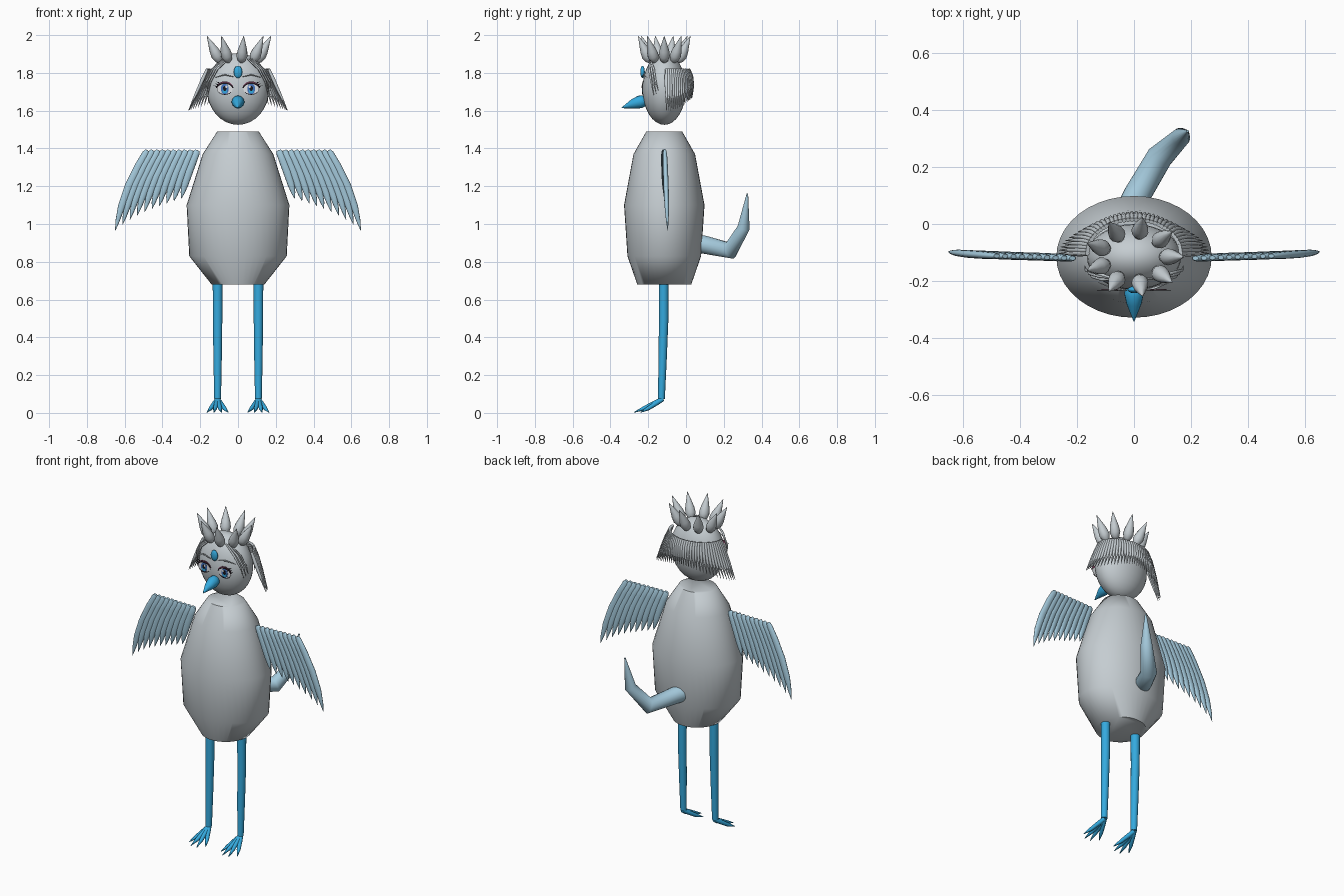
import bpy, bmesh, math
from mathutils import Vector
from math import sin, cos, pi, radians

cube = bpy.data.objects.get("Cube")
if cube:
    bpy.data.objects.remove(cube)


def material(name, rgb):
    m = bpy.data.materials.new(name)
    m.use_nodes = True
    m.diffuse_color = (*rgb, 1)
    m.node_tree.nodes["Principled BSDF"].inputs["Base Color"].default_value = (*rgb, 1)
    return m


GREY = material("pale grey", (0.56, 0.61, 0.64))
SKY = material("light blue", (0.38, 0.6, 0.73))
BLUE = material("bright blue", (0.035, 0.4, 0.73))
BLACK = material("black", (0.01, 0.008, 0.012))
WHITE = material("white", (0.85, 0.87, 0.9))
IRIS = material("iris blue", (0.05, 0.16, 0.5))
PINK = material("eyelid plum", (0.25, 0.05, 0.12))

X, Y, Z = Vector((1, 0, 0)), Vector((0, 1, 0)), Vector((0, 0, 1))
MID = -0.115  # depth of the body axis


def finish(name, bm, mat, smooth=True):
    bmesh.ops.recalc_face_normals(bm, faces=bm.faces)
    mesh = bpy.data.meshes.new(name)
    bm.to_mesh(mesh)
    bm.free()
    mesh.materials.append(mat)
    ob = bpy.data.objects.new(name, mesh)
    bpy.context.collection.objects.link(ob)
    if smooth:
        bpy.ops.object.select_all(action='DESELECT')
        ob.select_set(True)
        bpy.context.view_layer.objects.active = ob
        bpy.ops.object.shade_smooth_by_angle(angle=radians(60))
    return ob


def loft(bm, pts, radii, ref=Y, sides=12):
    """Closed tube along pts; each radius is a number or an (a, b) ellipse."""
    pts = [Vector(p) for p in pts]
    rings = []
    for i, (p, r) in enumerate(zip(pts, radii)):
        a, b = r if isinstance(r, tuple) else (r, r)
        t = (pts[min(i + 1, len(pts) - 1)] - pts[max(i - 1, 0)]).normalized()
        u = t.cross(ref).normalized()
        v = u.cross(t)
        rings.append([bm.verts.new(p + u * a * cos(2 * pi * k / sides) + v * b * sin(2 * pi * k / sides))
                      for k in range(sides)])
    for r0, r1 in zip(rings, rings[1:]):
        for k in range(sides):
            j = (k + 1) % sides
            bm.faces.new((r0[k], r0[j], r1[j], r1[k]))
    bm.faces.new(rings[0])
    bm.faces.new(rings[-1])


def tube(name, pts, radii, mat, ref=Y, sides=12):
    bm = bmesh.new()
    loft(bm, pts, radii, ref, sides)
    return finish(name, bm, mat)


def ball(name, centre, size, mat, seg=32):
    bm = bmesh.new()
    bmesh.ops.create_uvsphere(bm, u_segments=seg, v_segments=seg // 2, radius=1)
    bmesh.ops.scale(bm, vec=size, verts=bm.verts)
    bmesh.ops.translate(bm, vec=centre, verts=bm.verts)
    return finish(name, bm, mat)


def plate(name, outline, depth, mat):
    """Flat front-facing plate from (x, z) points."""
    bm = bmesh.new()
    face = bm.faces.new([bm.verts.new((x, depth, z)) for x, z in outline])
    ext = bmesh.ops.extrude_face_region(bm, geom=[face])
    bmesh.ops.translate(bm, vec=(0, 0.002, 0),
                        verts=[v for v in ext["geom"] if isinstance(v, bmesh.types.BMVert)])
    return finish(name, bm, mat, False)


def oval(x, z, rx, rz, n=20):
    return [(x + rx * cos(2 * pi * k / n), z + rz * sin(2 * pi * k / n)) for k in range(n)]


# Body and head
body_profile = [(0.68, 0.14, 0.143), (0.83, 0.258, 0.195), (1.1, 0.272, 0.213),
                (1.37, 0.187, 0.163), (1.49, 0.11, 0.095)]
tube("body", [(0, MID, z) for z, a, b in body_profile],
     [(a, b) for z, a, b in body_profile], GREY, sides=40)
ball("head", (0, MID, 1.715), (0.165, 0.115, 0.19), GREY)

# Beak and forehead gem
tube("beak", [(0, -0.205, 1.655), (0, -0.22, 1.652), (0, -0.245, 1.646), (0, -0.28, 1.636), (0, -0.34, 1.615)],
     [0.014, 0.029, 0.034, 0.026, 0.002], BLUE, ref=Z, sides=16)
ball("forehead_gem", (0, -0.23, 1.805), (0.023, 0.012, 0.033), BLUE, 16)

# Crown of nine leaning spikes
bm = bmesh.new()
for i in range(9):
    a = radians(80 + 40 * i)
    out = Vector((cos(a) * 0.1, sin(a) * 0.075, 0))
    base = Vector((0, MID, 1.855)) + out
    lean = Vector((cos(a) * 0.075, sin(a) * 0.065, 0.14))
    loft(bm, [base + lean * f for f in (0, 0.08, 0.25, 0.45, 0.7, 1)],
         [0.008, 0.021, 0.03, 0.026, 0.015, 0.001], ref=Vector((-sin(a), cos(a), 0)))
finish("crown_spikes", bm, GREY)

# Hair: a fringe around the back that grows longer and flares at the sides
bm = bmesh.new()
count = 38
for i in range(count):
    a = pi * i / (count - 1)
    c, s = cos(a), sin(a)
    side = abs(c) ** 2
    drop = 0.15 + 0.07 * side
    path = []
    for f, flare in ((0, 0), (0.3, 0.25), (0.65, 0.6), (1, 1)):
        rx = 0.163 + (0.015 + 0.085 * side) * flare
        ry = 0.118 + 0.022 * sin(f * pi * 0.7)
        path.append((c * rx, MID + 0.012 + s * ry, 1.82 - drop * f + 0.012 * sin(f * pi)))
    loft(bm, path, [0.008, 0.011, 0.008, 0.001], ref=Vector((c, s, 0)), sides=6)
finish("back_hair", bm, GREY)

for side, tag in ((1, "left"), (-1, "right")):
    # Thin locks framing the face
    bm = bmesh.new()
    for k in range(3):
        d = 0.012 * k
        loft(bm, [(side * (0.05 + d), -0.19, 1.875), (side * (0.11 + d), -0.195 + d, 1.82),
                  (side * (0.145 + d), -0.185 + d, 1.755), (side * (0.16 + d / 2), -0.17 + d, 1.68 + d)],
             [0.004, 0.006, 0.005, 0.001], sides=6)
    finish(tag + "_face_locks", bm, GREY)

    # Brow
    tube(tag + "_brow", [(side * 0.025, -0.232, 1.78), (side * 0.07, -0.225, 1.79), (side * 0.125, -0.205, 1.775)],
         [0.002, 0.004, 0.001], GREY, ref=Z, sides=6)

    # Eye built from stacked plates
    ex, ez = 0.07, 1.715

    def mirrored(points):
        return [(side * x, z) for x, z in points]

    plate(tag + "_eye_white", mirrored(oval(ex, ez, 0.042, 0.028)), -0.229, WHITE)
    plate(tag + "_iris", mirrored(oval(ex, ez, 0.021, 0.028)), -0.2305, IRIS)
    plate(tag + "_iris_glow", mirrored(oval(ex, ez - 0.012, 0.013, 0.011, 14)), -0.232, BLUE)
    plate(tag + "_pupil", mirrored(oval(ex, ez + 0.003, 0.009, 0.014, 14)), -0.2335, BLACK)
    plate(tag + "_eye_glint", mirrored(oval(ex - 0.008, ez + 0.012, 0.006, 0.007, 10)), -0.235, WHITE)
    arc = [radians(10 + 16 * k) for k in range(11)]
    for part, mat, inner, outer, depth in (("eyelid", PINK, 0.026, 0.04, -0.231),
                                           ("upper_lash", BLACK, 0.026, 0.034, -0.2325)):
        top = [(ex + 0.047 * cos(t), ez + outer * sin(t)) for t in arc]
        low = [(ex + 0.041 * cos(t), ez + inner * sin(t)) for t in reversed(arc)]
        plate(tag + "_" + part, mirrored(top + low), depth, mat)
    for k in range(3):
        z = ez + 0.008 + 0.01 * k
        x = ex + 0.042 - 0.006 * k
        plate(f"{tag}_lash_tip_{k + 1}", mirrored([(x, z), (x + 0.018, z + 0.012), (x - 0.004, z + 0.006)]),
              -0.2325, BLACK)
    rim = [radians(215 + 11 * k) for k in range(11)]
    plate(tag + "_lower_lash", mirrored([(ex + 0.042 * cos(t), ez + 0.031 * sin(t)) for t in rim]
          + [(ex + 0.04 * cos(t), ez + 0.027 * sin(t)) for t in reversed(rim)]), -0.2325, BLACK)

    # Wing: ten overlapping feathers, longer towards the outside
    bm = bmesh.new()
    for i in range(10):
        f = i / 9
        top = Vector((side * (0.215 + 0.265 * f), -0.12 + 0.008 * f, 1.39))
        tip = Vector((side * (0.30 + 0.35 * f), -0.113 + 0.016 * f, 1.135 - 0.12 * f - 0.05 * f ** 4))
        bow = Vector((side * (0.008 + 0.014 * f), 0, 0))
        path = [top.lerp(tip, g) + bow * sin(pi * g) for g in (0, 0.04, 0.2, 0.45, 0.7, 0.88, 1)]
        loft(bm, path, [(w, w * 0.62) for w in (0.012, 0.018, 0.021, 0.022, 0.019, 0.011, 0.001)])
    finish(tag + "_wing", bm, SKY)

    # Leg and four-toed foot
    lx = side * 0.108
    tube(tag + "_leg", [(lx, -0.118, 0.72), (lx, -0.118, 0.5), (lx, -0.124, 0.28), (lx, -0.13, 0.075)],
         [0.026, 0.025, 0.022, 0.018], BLUE, sides=16)
    bm = bmesh.new()
    for dx, reach in ((-0.056, 0.115), (-0.02, 0.15), (0.02, 0.15), (0.056, 0.115)):
        loft(bm, [(lx + dx * f, -0.125 - reach * f, z) for f, z in
                  ((0, 0.072), (0.3, 0.05), (0.65, 0.024), (1, 0.003))],
             [0.013, 0.013, 0.011, 0.002], ref=Z, sides=8)
    finish(tag + "_foot", bm, BLUE)

# Bent tail
tube("tail", [(-0.01, 0.06, 0.895), (0.01, 0.1, 0.89), (0.09, 0.235, 0.86), (0.165, 0.305, 0.98), (0.188, 0.325, 1.16)],
     [0.048, 0.048, 0.046, 0.033, 0.004], SKY, ref=Vector((1, -0.6, 0)), sides=20)
